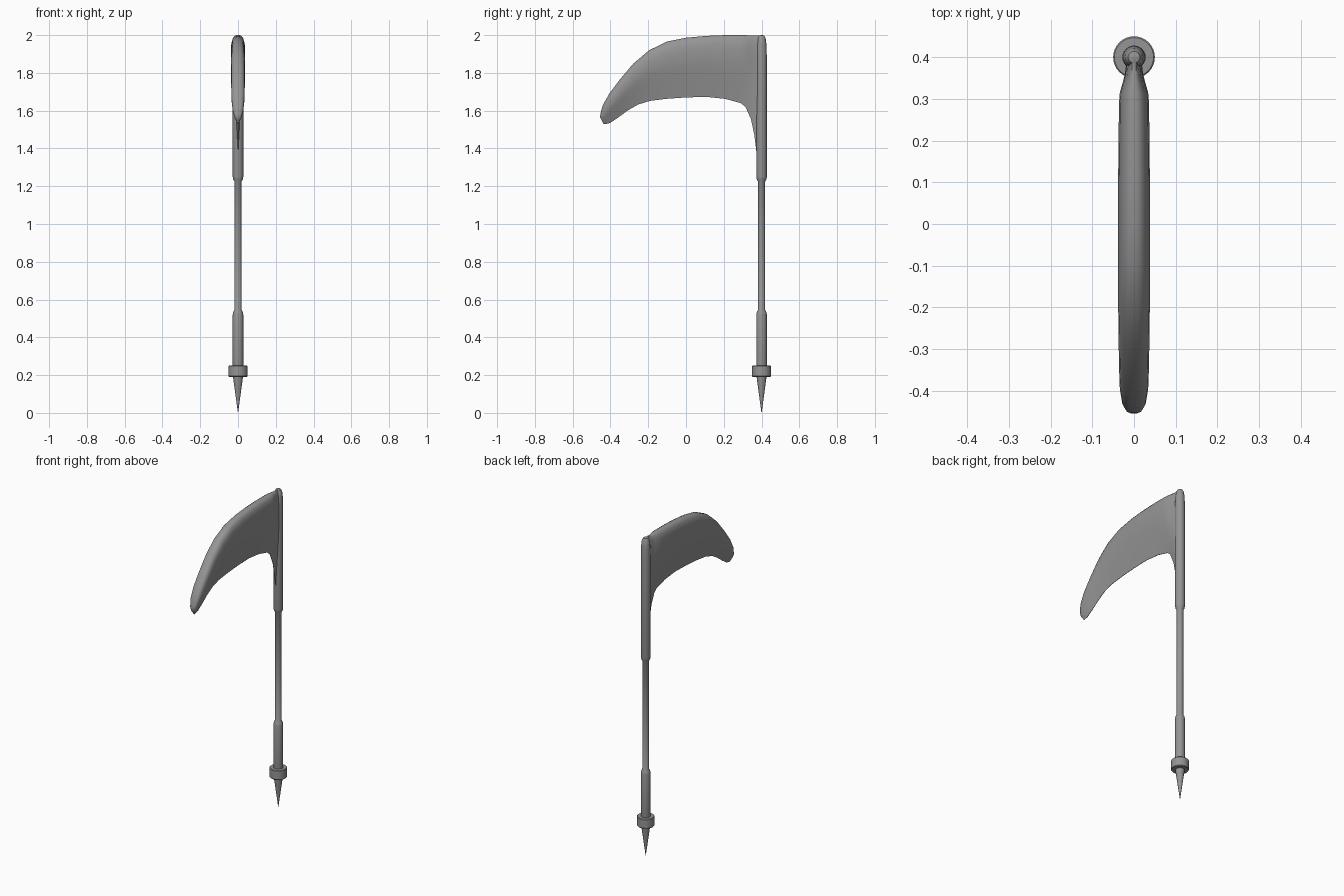
import bpy, bmesh, math

steel = bpy.data.materials.new("dark_grey_metal")
steel.diffuse_color = (0.3, 0.3, 0.3, 1)
POLE_Y = 0.40


def finish(name, bm, angle):
    bmesh.ops.remove_doubles(bm, verts=bm.verts, dist=1e-5)
    bmesh.ops.recalc_face_normals(bm, faces=bm.faces)
    mesh = bpy.data.meshes.new(name)
    bm.to_mesh(mesh)
    bm.free()
    mesh.materials.append(steel)
    obj = bpy.data.objects.new(name, mesh)
    bpy.context.collection.objects.link(obj)
    bpy.ops.object.select_all(action='DESELECT')
    obj.select_set(True)
    bpy.context.view_layer.objects.active = obj
    bpy.ops.object.shade_smooth_by_angle(angle=math.radians(angle))
    return obj


def skin(bm, rings):
    """Bridge closed rings of points and cap both ends."""
    loops = [[bm.verts.new(p) for p in ring] for ring in rings]
    n = len(loops[0])
    for a, b in zip(loops, loops[1:]):
        for i in range(n):
            j = (i + 1) % n
            bm.faces.new((a[i], a[j], b[j], b[i]))
    bm.faces.new(loops[0])
    bm.faces.new(loops[-1])


def lathe(name, profile, sides=24):
    """Turned part around the pole axis from (radius, z) points."""
    bm = bmesh.new()
    skin(bm, [[(r * math.cos(math.tau * i / sides),
                POLE_Y + r * math.sin(math.tau * i / sides), z)
               for i in range(sides)] for r, z in profile])
    return finish(name, bm, 35)


# Pole: thin middle with thicker grip below and socket above
lathe("pole", [(0.026, 0.24), (0.028, 0.25), (0.028, 0.52), (0.025, 0.535),
               (0.019, 0.545), (0.019, 1.225), (0.025, 1.235), (0.028, 1.25),
               (0.028, 1.88), (0.026, 1.95), (0.022, 1.982), (0.014, 1.997),
               (0.004, 2.0)])
# Collar and ground spike
lathe("collar", [(0.047, 0.19), (0.05, 0.194), (0.05, 0.247), (0.047, 0.25)], 32)
lathe("spike", [(0.0005, 0.0), (0.027, 0.195)])

# Blade sections: spine y, z, cutting edge y, z, half thickness
sections = [
    (-0.455, 1.565, -0.436, 1.529, 0.010),
    (-0.453, 1.585, -0.425, 1.529, 0.019),
    (-0.440, 1.630, -0.402, 1.535, 0.028),
    (-0.405, 1.692, -0.360, 1.563, 0.034),
    (-0.350, 1.765, -0.310, 1.600, 0.036),
    (-0.280, 1.848, -0.255, 1.632, 0.037),
    (-0.195, 1.920, -0.190, 1.652, 0.038),
    (-0.100, 1.966, -0.100, 1.663, 0.038),
    (0.000, 1.986, 0.000, 1.670, 0.038),
    (0.110, 1.996, 0.110, 1.673, 0.038),
    (0.210, 2.000, 0.210, 1.662, 0.037),
    (0.290, 2.000, 0.290, 1.640, 0.036),
    (0.315, 2.000, 0.315, 1.620, 0.034),
    (0.338, 1.998, 0.344, 1.555, 0.027),
    (0.358, 1.997, 0.362, 1.470, 0.022),
    (0.376, 1.997, 0.374, 1.370, 0.020),
    (0.400, 1.997, 0.390, 1.300, 0.014),
]
# Cross-section: fraction from spine to edge, relative thickness
half = [(0.0, 0.25), (0.015, 0.5), (0.05, 0.74), (0.12, 0.92), (0.22, 1.0),
        (0.36, 0.98), (0.48, 0.86), (0.65, 0.58), (0.83, 0.30), (1.0, 0.03)]
outline = half + [(t, -w) for t, w in reversed(half)]

bm = bmesh.new()
skin(bm, [[(w * h, sy + (ey - sy) * t, sz + (ez - sz) * t) for t, w in outline]
          for sy, sz, ey, ez, h in sections])
finish("blade", bm, 50)
